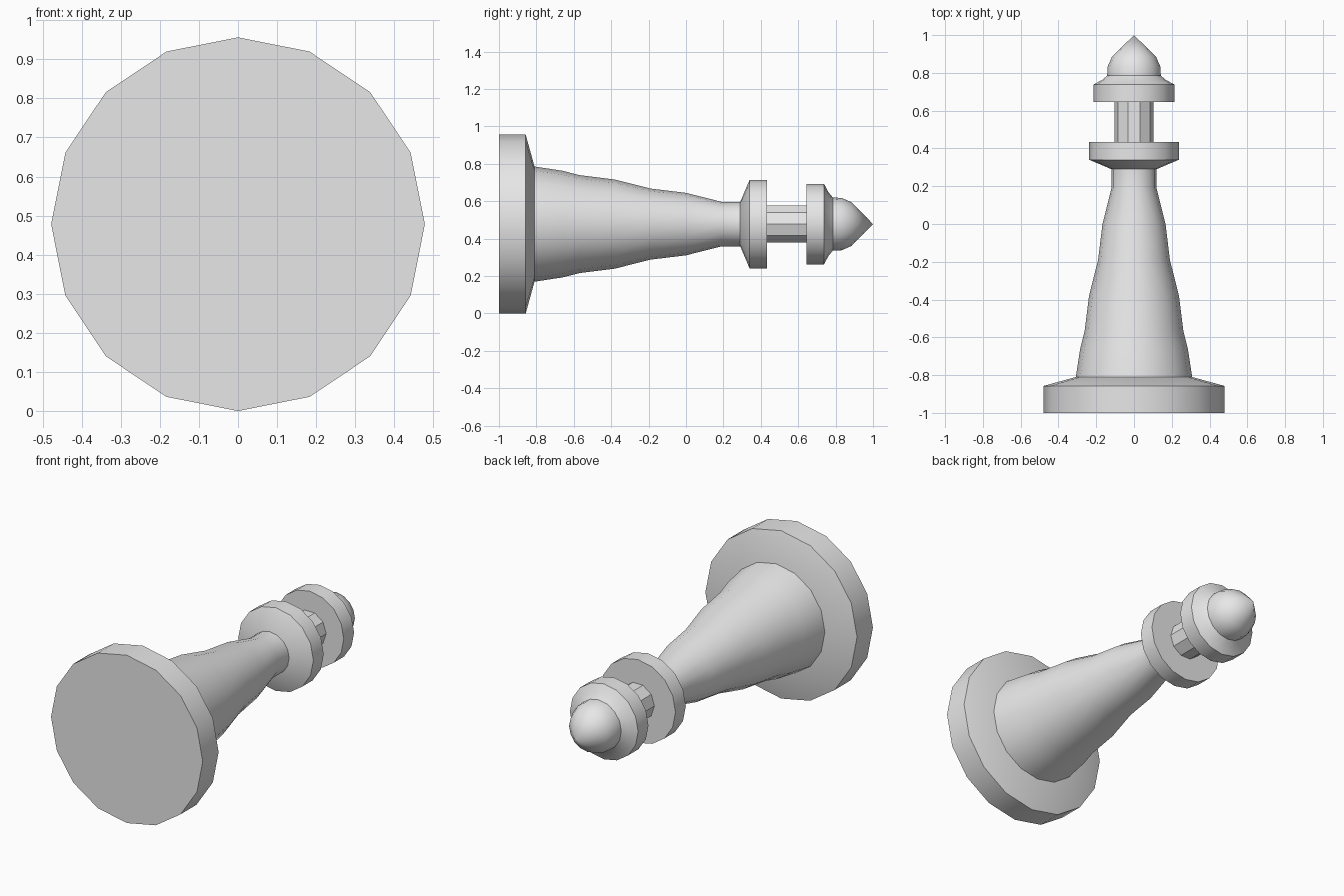
import bpy
import bmesh
import math

cube = bpy.data.objects.get("Cube")
if cube:
    bpy.data.objects.remove(cube, do_unlink=True)

grey = bpy.data.materials.new("light grey")
grey.use_nodes = True
grey.diffuse_color = (0.8, 0.8, 0.8, 1)
grey.node_tree.nodes["Principled BSDF"].inputs["Base Color"].default_value = (0.8, 0.8, 0.8, 1)

AXIS_Z = 0.478  # height of the lying tower's axis


def lathe(name, profile, sides=16):
    """Turn (y, radius) points around the y axis, with closed ends."""
    bm = bmesh.new()
    rings = []
    for y, r in profile:
        if r == 0:
            rings.append([bm.verts.new((0, y, AXIS_Z))])
            continue
        angles = [2 * math.pi * i / sides for i in range(sides)]
        rings.append([bm.verts.new((r * math.cos(a), y, AXIS_Z + r * math.sin(a))) for a in angles])
    for a, b in zip(rings, rings[1:]):
        for i in range(sides):
            j = (i + 1) % sides
            if len(b) == 1:
                bm.faces.new((a[i], a[j], b[0]))
            else:
                bm.faces.new((a[i], a[j], b[j], b[i]))
    for ring in (rings[0], rings[-1]):
        if len(ring) > 1:
            bm.faces.new(ring)
    bmesh.ops.recalc_face_normals(bm, faces=bm.faces)
    mesh = bpy.data.meshes.new(name)
    bm.to_mesh(mesh)
    bm.free()
    mesh.materials.append(grey)
    obj = bpy.data.objects.new(name, mesh)
    bpy.context.collection.objects.link(obj)
    bpy.ops.object.select_all(action="DESELECT")
    obj.select_set(True)
    bpy.context.view_layer.objects.active = obj
    bpy.ops.object.shade_smooth_by_angle(angle=math.radians(30))
    return obj


# Round foot with a sloping shoulder
lathe("base", [(-1, 0.478), (-0.857, 0.478), (-0.81, 0.308)])

# Tapering shaft with gentle swells
lathe("tower", [(-0.81, 0.308), (-0.66, 0.285), (-0.57, 0.262), (-0.38, 0.238),
                (-0.19, 0.19), (0, 0.167), (0.19, 0.119), (0.29, 0.119)])

# Flared gallery deck
lathe("gallery", [(0.29, 0.119), (0.34, 0.237), (0.433, 0.237)])

# Ten-sided lamp room
lathe("lantern", [(0.433, 0.104), (0.645, 0.104)], sides=10)

# Roof rim with a curved shoulder
lathe("roof_rim", [(0.645, 0.215), (0.738, 0.215), (0.762, 0.17), (0.785, 0.142)])

# Pointed dome
lathe("dome", [(0.785, 0.142), (0.832, 0.14), (0.885, 0.117), (1, 0)])
